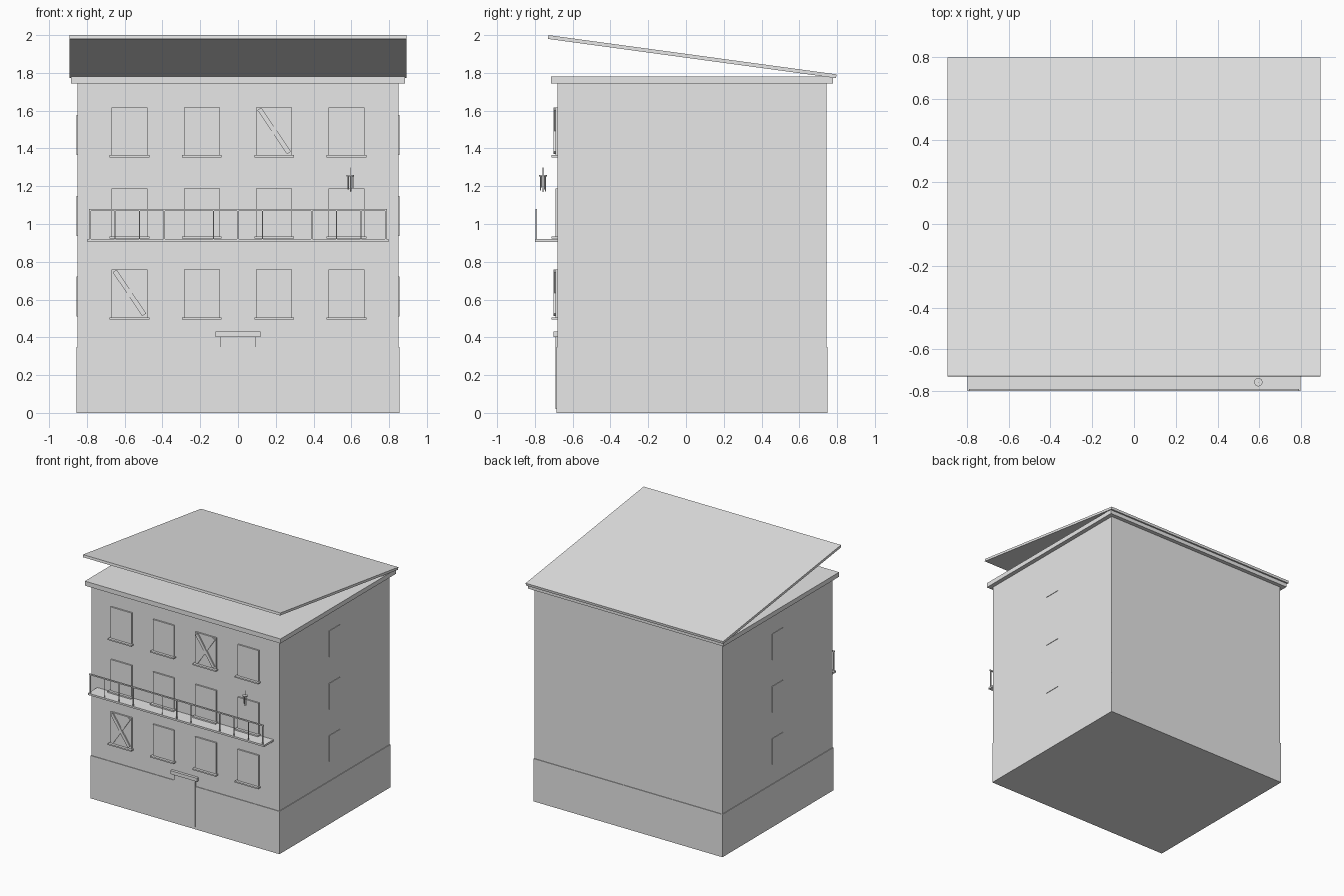
import bpy, math
from mathutils import Vector

if "Cube" in bpy.data.objects:
    bpy.data.objects.remove(bpy.data.objects["Cube"])

mat = bpy.data.materials.new("plain light grey")
mat.diffuse_color = (0.8, 0.8, 0.8, 1)
mat.use_nodes = True
mat.node_tree.nodes["Principled BSDF"].inputs["Base Color"].default_value = mat.diffuse_color


def finish(ob, name):
    ob.name = name
    ob.data.materials.append(mat)
    return ob


def box(name, x, y, z, rot=(0, 0, 0)):
    """Box from (min, max) ranges on each axis, turned about its centre."""
    c = [(a + b) / 2 for a, b in (x, y, z)]
    bpy.ops.mesh.primitive_cube_add(size=1, location=c)
    ob = bpy.context.object
    ob.scale = [b - a for a, b in (x, y, z)]
    bpy.ops.object.transform_apply(location=False, rotation=False, scale=True)
    ob.rotation_euler = rot
    return finish(ob, name)


def rod(name, x, y, z0, z1, r, sides=8):
    bpy.ops.mesh.primitive_cylinder_add(vertices=sides, radius=r, depth=z1 - z0,
                                        location=(x, y, (z0 + z1) / 2))
    bpy.ops.object.shade_smooth_by_angle()
    return finish(bpy.context.object, name)


FRONT, BACK, SIDE = -0.68, 0.745, 0.85

# Main masses
box("walls", (-SIDE, SIDE), (FRONT, BACK), (0, 1.76))
box("plinth", (-0.855, 0.855), (FRONT - 0.005, BACK + 0.005), (0, 0.35))
box("cornice", (-0.885, 0.885), (-0.715, 0.778), (1.743, 1.78))

# Tilted roof sheet
slope = math.atan2(0.207, 1.52)
length = 1.525 / math.cos(slope)
box("roof", (-0.893, 0.893), (0.033 - length / 2, 0.033 + length / 2),
    (1.876, 1.896), (-slope, 0, 0))

# Front windows with sills, and crossed boards on two of them
boarded = {(0, 0), (2, 2)}
for row, z in enumerate((0.495, 0.923, 1.353)):
    for col in range(4):
        x = (col - 1.5) * 0.383
        box("front_window", (x - 0.095, x + 0.095), (-0.692, FRONT + 0.01), (z + 0.01, z + 0.265))
        box("window_sill", (x - 0.105, x + 0.105), (-0.713, FRONT + 0.01), (z, z + 0.011))
        if (row, col) in boarded:
            zc = z + 0.14
            for s, y in ((1, -0.702), (-1, -0.699)):
                box("window_board", (x - 0.14, x + 0.14), (y, -0.69),
                    (zc - 0.0125, zc + 0.0125), (0, s * math.radians(56), 0))

# Side windows on both flanks
for s in (-1, 1):
    for z in (0.51, 0.937, 1.366):
        xs = sorted((s * (SIDE - 0.01), s * (SIDE + 0.004)))
        box("side_window", xs, (-0.037, 0.101), (z, z + 0.212))

# Door and lintel
box("door", (-0.094, 0.094), (-0.692, FRONT + 0.01), (0.02, 0.402))
box("door_lintel", (-0.12, 0.12), (-0.702, FRONT + 0.01), (0.402, 0.43))

# Balcony with railing; two balusters are missing
box("balcony_floor", (-0.797, 0.797), (-0.8, FRONT + 0.01), (0.905, 0.92))
box("balcony_rail", (-0.79, 0.79), (-0.798, -0.789), (1.07, 1.08))
for i in range(13):
    if i in (4, 8):
        continue
    x, r = (i - 6) * 0.1302, 0.004 if i % 3 == 0 else 0.0022
    box("balcony_post", (x - r, x + r), (-0.7935 - r, -0.7935 + r), (0.915, 1.075))

# Hanging chime
cx, cy = 0.595, -0.757
rod("chime_cord", cx, cy, 1.255, 1.298, 0.0015, 6)
rod("chime_disc", cx, cy, 1.252, 1.259, 0.02, 16)
for i, drop in enumerate((0.065, 0.08, 0.07, 0.06, 0.075)):
    a = math.tau * i / 5
    rod("chime_tube", cx + 0.014 * math.cos(a), cy + 0.014 * math.sin(a),
        1.252 - drop, 1.254, 0.0028)
rod("chime_clapper_cord", cx, cy, 1.17, 1.254, 0.0015, 6)
